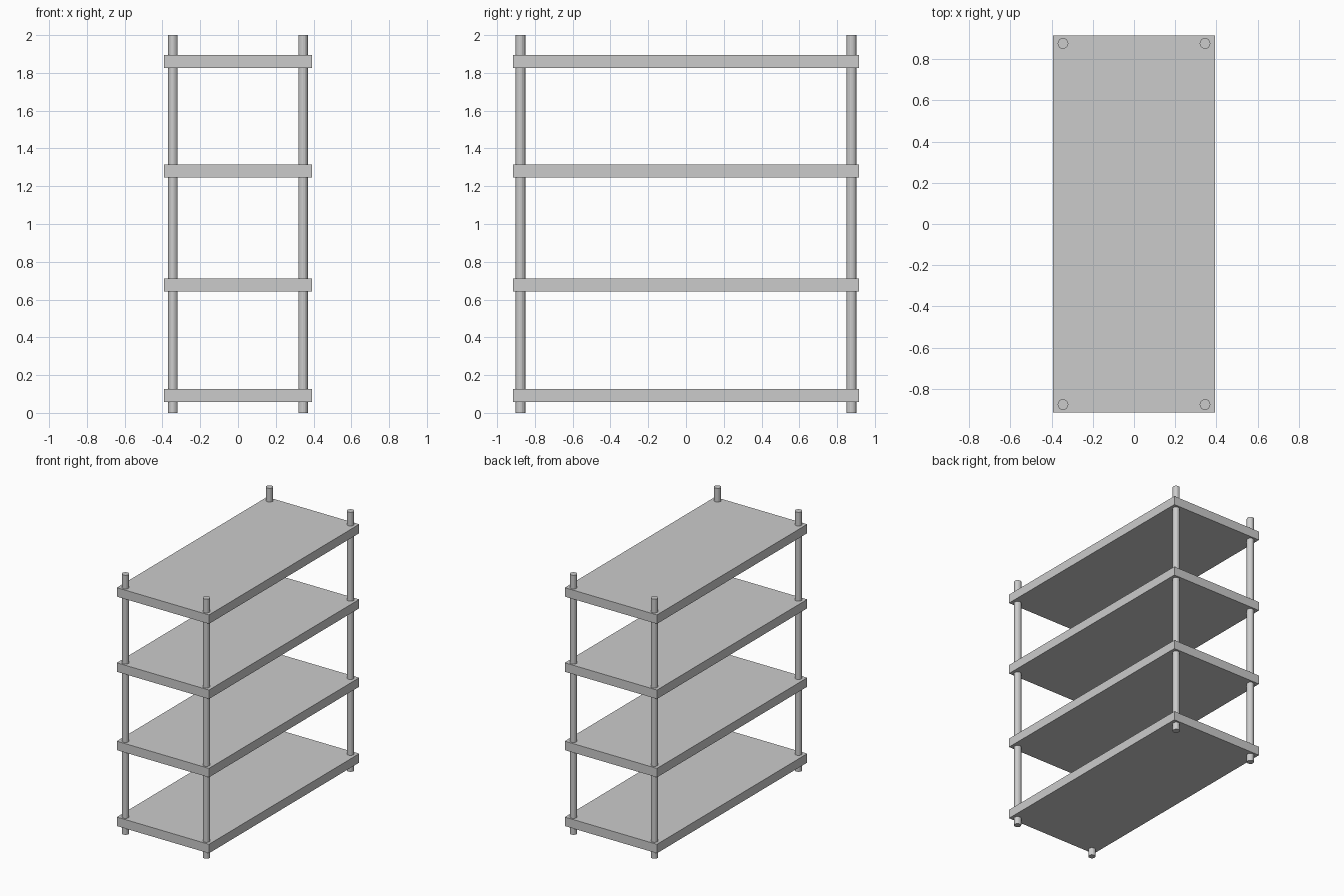
import bpy

if "Cube" in bpy.data.objects:
    bpy.data.objects.remove(bpy.data.objects["Cube"])

HALF_X, HALF_Y, THICK = 0.393, 0.915, 0.069
POST_X, POST_Y, POST_R = 0.345, 0.877, 0.026

# Four flat shelves
for i, z in enumerate((0.092, 0.677, 1.281, 1.86), 1):
    bpy.ops.mesh.primitive_cube_add(size=1, location=(0, 0, z))
    shelf = bpy.context.object
    shelf.name = f"shelf_{i}"
    shelf.scale = (2 * HALF_X, 2 * HALF_Y, THICK)
    bpy.ops.object.transform_apply(location=False, rotation=False, scale=True)

# Four full-height corner posts
for side, sx in (("left", -1), ("right", 1)):
    for end, sy in (("front", -1), ("back", 1)):
        bpy.ops.mesh.primitive_cylinder_add(
            vertices=16, radius=POST_R, depth=2.0,
            location=(sx * POST_X, sy * POST_Y, 1.0))
        bpy.context.object.name = f"post_{end}_{side}"
